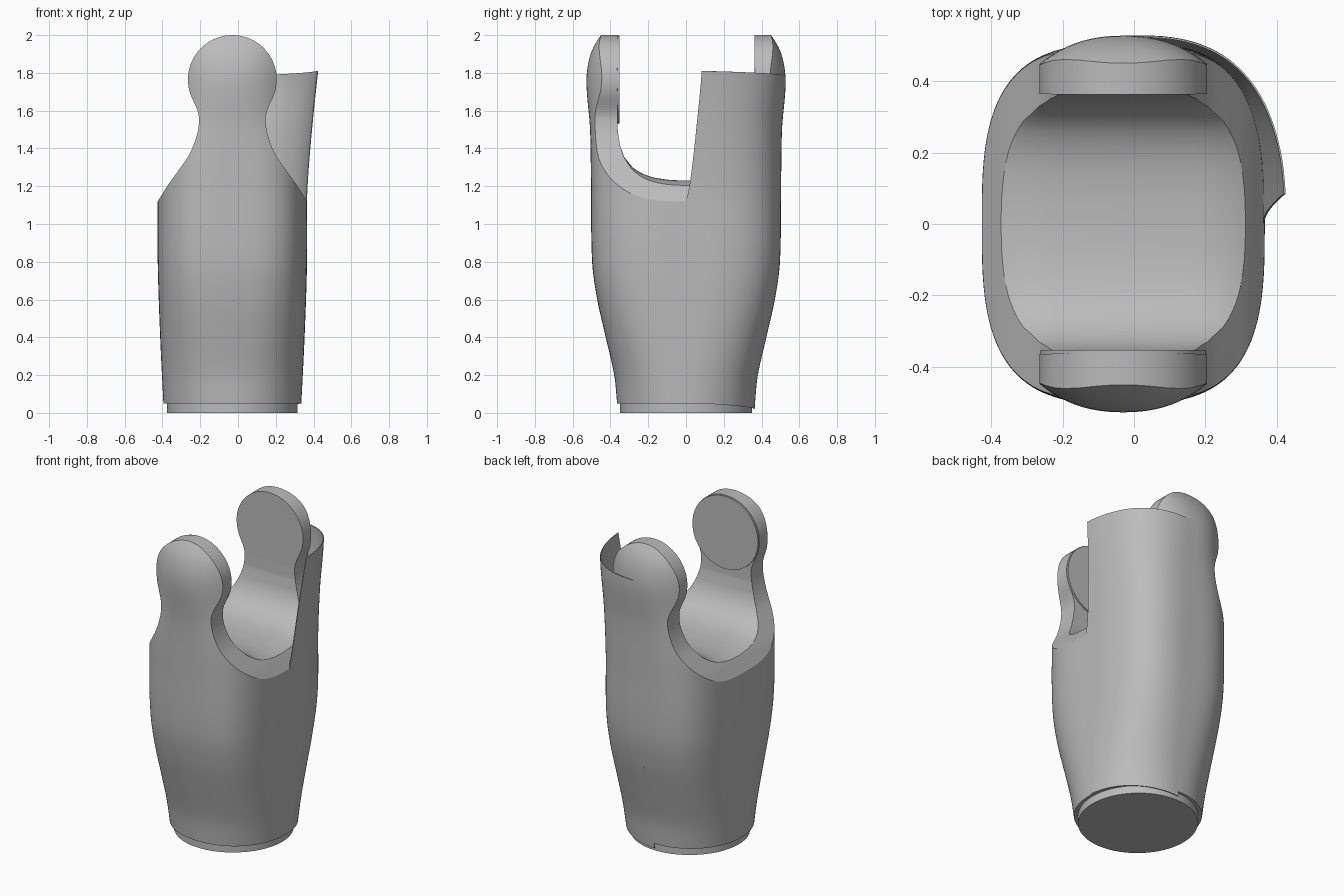
import bpy, bmesh
from math import sin, cos, pi, radians

if "Cube" in bpy.data.objects:
    bpy.data.objects.remove(bpy.data.objects["Cube"])

CX = -0.03  # centre line of the limb

grey = bpy.data.materials.new("plain grey")
grey.use_nodes = True
grey.diffuse_color = (0.5, 0.5, 0.5, 1)
grey.node_tree.nodes["Principled BSDF"].inputs["Base Color"].default_value = (0.5, 0.5, 0.5, 1)


def curve(table, t):
    """Smooth interpolation through (position, value) pairs."""
    last = len(table) - 1
    t = min(max(t, table[0][0]), table[last][0])
    i = next(k for k in range(last) if t <= table[k + 1][0])

    def slope(k):
        a, b = table[max(k - 1, 0)], table[min(k + 1, last)]
        return (b[1] - a[1]) / (b[0] - a[0])
    (t0, v0), (t1, v1) = table[i], table[i + 1]
    h = t1 - t0
    s = (t - t0) / h
    return ((1 + 2 * s) * (1 - s) ** 2 * v0 + s * (1 - s) ** 2 * h * slope(i)
            + s * s * (3 - 2 * s) * v1 + s * s * (s - 1) * h * slope(i + 1))


def loft(name, rings, closed=True):
    """Skin a list of equal rings; closed rings get end caps."""
    bm = bmesh.new()
    rows = [[bm.verts.new(p) for p in ring] for ring in rings]
    n = len(rows[0])
    for a, b in zip(rows, rows[1:]):
        for i in range(n if closed else n - 1):
            j = (i + 1) % n
            bm.faces.new((a[i], a[j], b[j], b[i]))
    if closed:
        bm.faces.new(rows[0][::-1])
        bm.faces.new(rows[-1])
        bmesh.ops.recalc_face_normals(bm, faces=bm.faces)
    mesh = bpy.data.meshes.new(name)
    bm.to_mesh(mesh)
    bm.free()
    mesh.materials.append(grey)
    obj = bpy.data.objects.new(name, mesh)
    bpy.context.collection.objects.link(obj)
    return obj


def apply_modifiers(obj):
    graph = bpy.context.evaluated_depsgraph_get()
    obj.data = bpy.data.meshes.new_from_object(obj.evaluated_get(graph))
    obj.modifiers.clear()


def boolean(obj, cutter, operation):
    mod = obj.modifiers.new("cut", 'BOOLEAN')
    mod.object, mod.operation, mod.solver = cutter, operation, 'EXACT'
    apply_modifiers(obj)
    bpy.data.objects.remove(cutter)


def smooth(obj):
    bpy.ops.object.select_all(action='DESELECT')
    obj.select_set(True)
    bpy.context.view_layer.objects.active = obj
    bpy.ops.object.shade_smooth_by_angle(angle=radians(28))


# Half width, half depth and squareness of the limb against height
WIDTH = [(0, .363), (.05, .365), (.4, .382), (.8, .395), (1.2, .395), (2.1, .395)]
DEPTH = [(0, .362), (.05, .365), (.2, .38), (.4, .425), (.6, .47), (.8, .497), (1.2, .503),
         (1.5, .508), (1.76, .527), (1.9, .505), (2, .45), (2.1, .36)]
SQUARE = [(0, 2.05), (.3, 2.4), (.8, 3), (1.3, 3), (2.1, 3)]
DOMED = SQUARE[:4] + [(1.65, 2.3), (2.1, 2.3)]  # rounder tongues


def skin(angle, z, square, grow=0.0):
    e = 2 / curve(square, z)
    c, s = cos(angle), sin(angle)
    x = (curve(WIDTH, z) + grow) * abs(c) ** e * (1 if c > 0 else -1)
    y = (curve(DEPTH, z) + grow) * abs(s) ** e * (1 if s > 0 else -1)
    return x, y


# Main body, cut into a fork below
SIDES = 128
heights = [.05 + 2.02 * i / 60 for i in range(61)]
body = loft("forked_body", [[(CX + x, y, z) for x, y in
            (skin(2 * pi * k / SIDES, z, DOMED) for k in range(SIDES))] for z in heights])

# Front outline: flared shoulders, necks and round heads
NECK = [(1.05, .445), (1.12, .395), (1.2, .345), (1.27, .295), (1.37, .227),
        (1.47, .188), (1.55, .176), (1.6, .184), (1.67, .215)]
half = [(.6, -.1), (.6, 1.0)]
half += [(curve(NECK, z), z) for z in (1.05 + .62 * i / 30 for i in range(31))]
half += [(.235 * cos(a), 1.765 + .235 * sin(a)) for a in
         (radians(-20 + 110 * i / 24) for i in range(25))]
outline = half + [(-x, z) for x, z in half[-2::-1]]
boolean(body, loft("outline_cutter", [[(CX + x, y, z) for x, z in outline]
                                      for y in (-.8, .8)]), 'INTERSECT')

# U channel between the two tongues, opening gently at both ends
WALL = [(0, 1.23), (.1, 1.235), (.2, 1.255), (.28, 1.298), (.33, 1.36)]
side = [(.33 * i / 14, curve(WALL, .33 * i / 14)) for i in range(15)]
side += [(.35, 1.42), (.361, 1.49), (.363, 1.56), (.363, 2.3)]
channel = side + [(-y, z) for y, z in side[:0:-1]]
opening = [i / 8 for i in range(9)]
stations = [-.2 - .25 * s for s in opening[::-1]] + [.2 + .25 * s for s in opening]
rings = []
for x, s in zip(stations, opening[::-1] + opening):
    rings.append([(CX + x, y * (1 + .2 * s * s), z - .08 * s * s) for y, z in channel])
boolean(body, loft("channel_cutter", rings), 'DIFFERENCE')
smooth(body)

# Round pad on the inside of the front tongue
pad = loft("front_tongue_pad", [[(CX + .232 * cos(a), y, 1.765 + .232 * sin(a)) for a in
           (2 * pi * k / 64 for k in range(64))] for y in (-.38, -.353)])
smooth(pad)

# Base plug
plug = loft("base_plug", [[(CX + .346 * cos(a), .35 * sin(a), z) for a in
            (2 * pi * k / 64 for k in range(64))] for z in (0, .08)])
smooth(plug)

# Thin panel over the back left quarter, rising beside the back tongue
rings = []
for i in range(61):
    t = i / 60
    ring = []
    for k in range(33):
        u = k / 32
        z = (.055 - .035 * u) * (1 - t) + (1.81 - .025 * u) * t
        rise = max(0, (z - 1.13) / .68)
        start = .064 * rise  # slanted front edge
        lift = .002 * min(1, 4 * sin(pi * u))
        x, y = skin(start + (pi / 2 - start) * u, z, SQUARE, lift)
        flare = .06 * rise ** 1.3 * (1 - u) ** 1.2
        ring.append((CX + x + flare, y, z))
    rings.append(ring)
panel = loft("back_left_panel", rings, closed=False)
shell = panel.modifiers.new("thickness", 'SOLIDIFY')
shell.thickness, shell.offset = .005, -1
apply_modifiers(panel)
smooth(panel)
